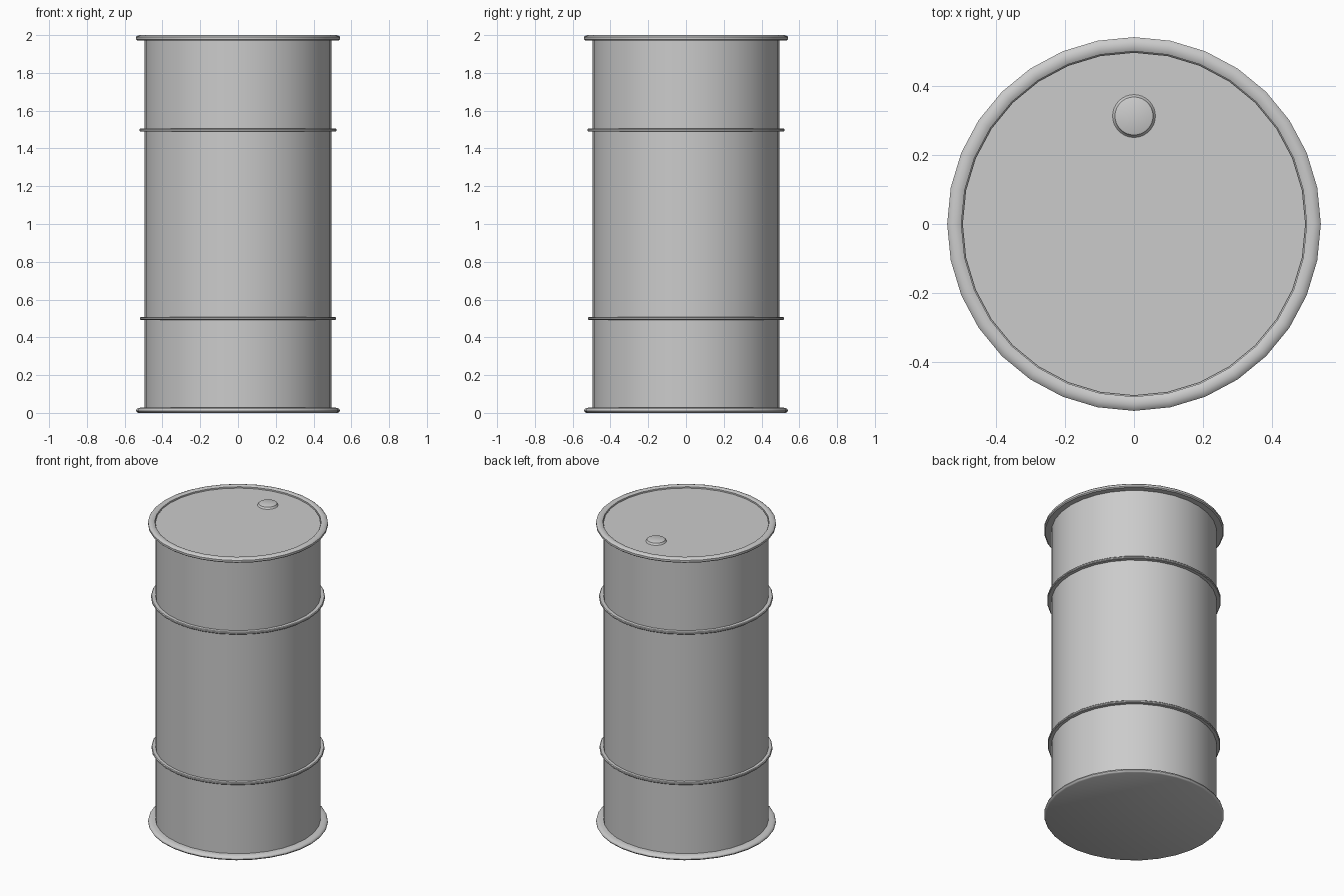
import bpy, math

if "Cube" in bpy.data.objects:
    bpy.data.objects.remove(bpy.data.objects["Cube"])

SIDES = 32


def lathe(name, profile, loc=(0, 0, 0), closed=False):
    """Spin (radius, z) points about z; open profiles that reach r=0 end in a cap."""
    verts, faces, rings = [], [], []
    for r, z in profile:
        start = len(verts)
        if r == 0:
            verts.append((0, 0, z))
            rings.append([start] * SIDES)
            continue
        for i in range(SIDES):
            a = 2 * math.pi * i / SIDES
            verts.append((r * math.cos(a), r * math.sin(a), z))
        rings.append(list(range(start, start + SIDES)))
    pairs = list(zip(rings, rings[1:]))
    if closed:
        pairs.append((rings[-1], rings[0]))
    for low, high in pairs:
        for i in range(SIDES):
            j = (i + 1) % SIDES
            quad = [low[i], low[j], high[j], high[i]]
            faces.append(list(dict.fromkeys(quad)))
    mesh = bpy.data.meshes.new(name)
    mesh.from_pydata(verts, [], faces)
    obj = bpy.data.objects.new(name, mesh)
    obj.location = loc
    bpy.context.collection.objects.link(obj)
    bpy.ops.object.select_all(action='DESELECT')
    obj.select_set(True)
    bpy.context.view_layer.objects.active = obj
    bpy.ops.object.shade_smooth_by_angle(angle=math.radians(40))
    return obj


# Drum body: base disc, wall and slightly recessed lid
lathe("drum_body", [(0, 0.004), (0.496, 0.004), (0.496, 1.986), (0, 1.986)])

# Rolling hoops around the wall
for name, z, r in (("lower_hoop", 0.5, 0.519), ("upper_hoop", 1.497, 0.522)):
    lathe(name, [(0.49, -0.008), (r - 0.004, -0.008), (r, -0.004),
                 (r, 0.004), (r - 0.004, 0.008), (0.49, 0.008)],
          loc=(0, 0, z), closed=True)

# Rounded top rim standing just above the lid
lathe("top_rim", [(0.49, 1.971), (0.533, 1.971), (0.54, 1.977), (0.54, 1.99),
                  (0.534, 1.996), (0.522, 2.0), (0.508, 1.999), (0.499, 1.994),
                  (0.499, 1.98)], closed=True)

# Bottom rim with a flat underside
lathe("bottom_rim", [(0, 0), (0.528, 0), (0.536, 0.004), (0.54, 0.011),
                     (0.538, 0.019), (0.53, 0.025), (0.515, 0.028), (0.49, 0.029)])

# Filler cap near the back of the lid
lathe("filler_cap", [(0.063, 0), (0.063, 0.005), (0.058, 0.01), (0.055, 0.018),
                     (0.051, 0.02), (0, 0.02)], loc=(0, 0.312, 1.98))
